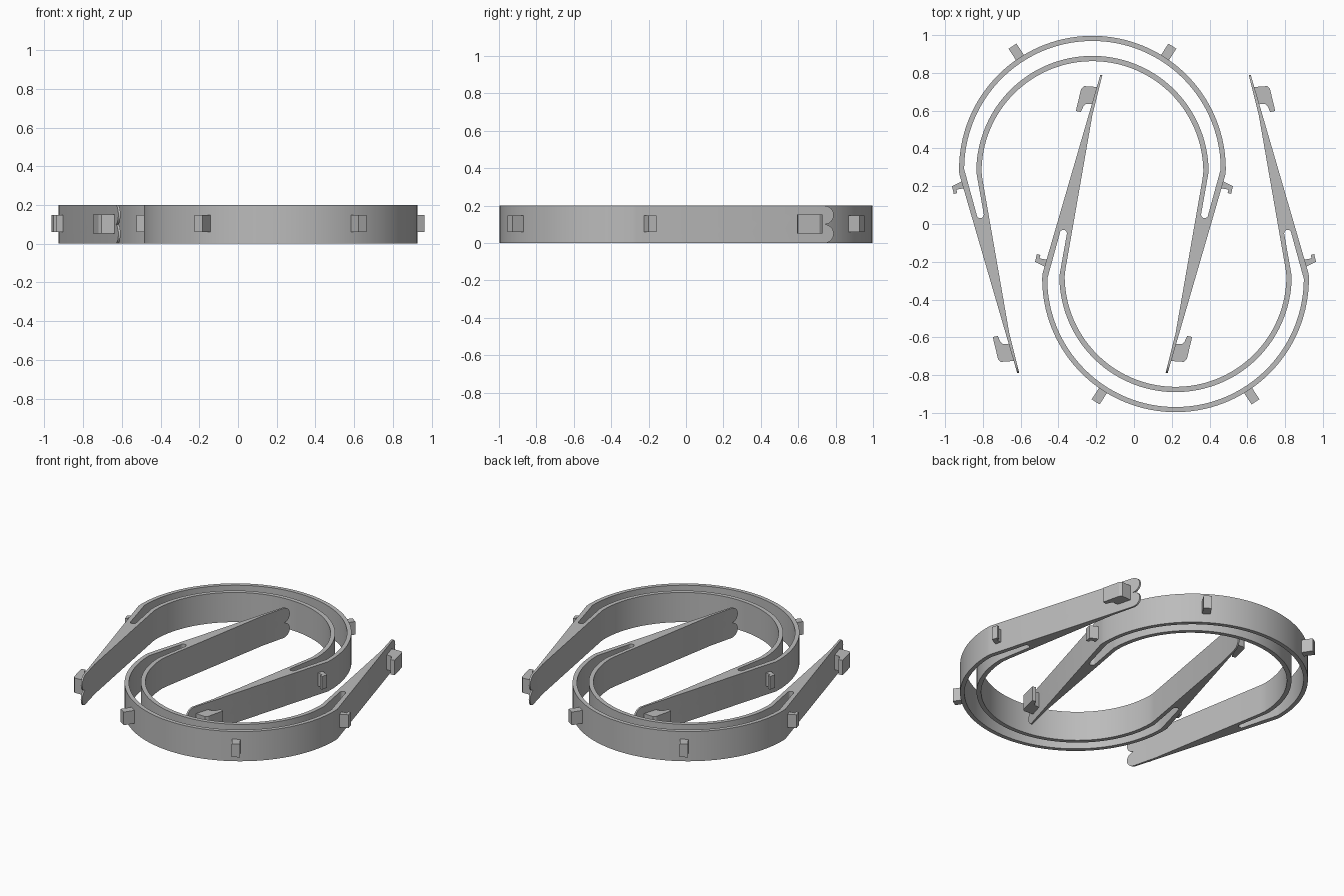
import bpy, bmesh
from math import sin, cos, radians, pi
from mathutils import Matrix

cube = bpy.data.objects.get("Cube")
if cube:
    bpy.data.objects.remove(cube)

HEIGHT = 0.2
OFFSET = 0.22      # sideways shift of each clip

grey = bpy.data.materials.new("light_grey")
grey.use_nodes = True
grey.diffuse_color = (0.5, 0.5, 0.5, 1)
grey.node_tree.nodes["Principled BSDF"].inputs["Base Color"].default_value = (0.5, 0.5, 0.5, 1)


def arc(cx, cy, r, start, end, n):
    steps = [radians(start + (end - start) * i / n) for i in range(n + 1)]
    return [(cx + r * cos(a), cy + r * sin(a)) for a in steps]


def mirrored(points):
    return [(-x, y) for x, y in reversed(points)]


def prism(name, loops, z0, z1):
    """Extrude a flat outline, with optional holes, from z0 to z1."""
    bm = bmesh.new()
    for loop in loops:
        vs = [bm.verts.new((x, y, z0)) for x, y in loop]
        for a, b in zip(vs, vs[1:] + vs[:1]):
            bm.edges.new((a, b))
    bmesh.ops.triangle_fill(bm, edges=bm.edges[:], use_beauty=True)
    top = bmesh.ops.extrude_face_region(bm, geom=bm.faces[:], use_keep_orig=True)
    moved = [g for g in top["geom"] if isinstance(g, bmesh.types.BMVert)]
    bmesh.ops.translate(bm, verts=moved, vec=(0, 0, z1 - z0))
    bmesh.ops.recalc_face_normals(bm, faces=bm.faces[:])
    mesh = bpy.data.meshes.new(name)
    bm.to_mesh(mesh)
    bm.free()
    mesh.materials.append(grey)
    obj = bpy.data.objects.new(name, mesh)
    bpy.context.collection.objects.link(obj)
    return obj


# Double-walled band: outer wall, tapered legs and inner wall in one outline
outer_half = [(0.398, -0.79), (0.705, 0.265)] + arc(0, 0.29, 0.706, 0, 90, 40)
inner_half = [(0.387, -0.79), (0.44, -0.58), (0.583, 0.24)] + arc(0, 0.275, 0.587, 0, 90, 40)
outer = outer_half + mirrored(outer_half)[1:]
inner = inner_half + mirrored(inner_half)[1:]

# Long slot between the walls, rounded at both ends
slot_out = arc(0.594, 0.05, 0.019, -90, 0, 5) + arc(0, 0.29, 0.679, 0, 90, 40)
slot_in = arc(0.594, 0.05, 0.019, -100, -180, 5) + arc(0, 0.275, 0.615, 0, 90, 40)
slot = slot_out + mirrored(slot_out)[1:] + (slot_in + mirrored(slot_in)[1:])[::-1]
band = prism("clip_band", [outer + inner[::-1], slot], 0, HEIGHT)

# Two-lobed rounded leg tips
lobes = arc(-0.74, 0.05, 0.05, 270, 90, 12) + arc(-0.74, 0.15, 0.05, 270, 90, 12)[1:]
cutter = prism("tip_cutter", [[(-0.9, -0.03), (-0.74, -0.03)] + lobes
                              + [(-0.74, 0.23), (-0.9, 0.23)]], -0.6, 0.6)
cutter.data.transform(Matrix(((0, 0, 1, 0), (1, 0, 0, 0), (0, 1, 0, 0), (0, 0, 0, 1))))
cutter.hide_render = True
mod = band.modifiers.new("tips", 'BOOLEAN')
mod.operation = 'DIFFERENCE'
mod.solver = 'EXACT'
mod.object = cutter
bpy.context.view_layer.update()
graph = bpy.context.evaluated_depsgraph_get()
band_mesh = bpy.data.meshes.new_from_object(band.evaluated_get(graph))
band.modifiers.clear()
band.data = band_mesh
bpy.data.objects.remove(cutter)

# Hooks and pegs on the outside, one per side
tip_hook = [(0.528, -0.598), (0.501, -0.593), (0.487, -0.625), (0.475, -0.635),
            (0.44, -0.635), (0.412, -0.725), (0.485, -0.73), (0.5, -0.715)]
side_hook = [(0.675, 0.217), (0.693, 0.225), (0.744, 0.2), (0.734, 0.159),
             (0.716, 0.164), (0.72, 0.182), (0.675, 0.19)]
peg = []
for r, w in ((0.69, -0.025), (0.777, -0.025), (0.777, 0.025), (0.69, 0.025)):
    a = radians(57)
    peg.append((r * cos(a) - w * sin(a), 0.29 + r * sin(a) + w * cos(a)))

parts = [band]
for name, shape, low, high in (("tip_hook", tip_hook, 0.052, 0.152),
                               ("side_hook", side_hook, 0.06, 0.148),
                               ("peg", peg, 0.06, 0.148)):
    parts.append(prism("left_" + name, [shape], low, high))
    parts.append(prism("right_" + name, [mirrored(shape)], low, high))

# Smooth the curved walls, then place the clip and its half-turned twin
bpy.ops.object.select_all(action='DESELECT')
for obj in parts:
    obj.select_set(True)
bpy.context.view_layer.objects.active = band
bpy.ops.object.shade_smooth_by_angle(angle=radians(20))
for obj in parts:
    obj.location.x = -OFFSET
    twin = obj.copy()
    twin.name = "second_" + obj.name
    twin.location.x = OFFSET
    twin.rotation_euler.z = pi
    bpy.context.collection.objects.link(twin)
